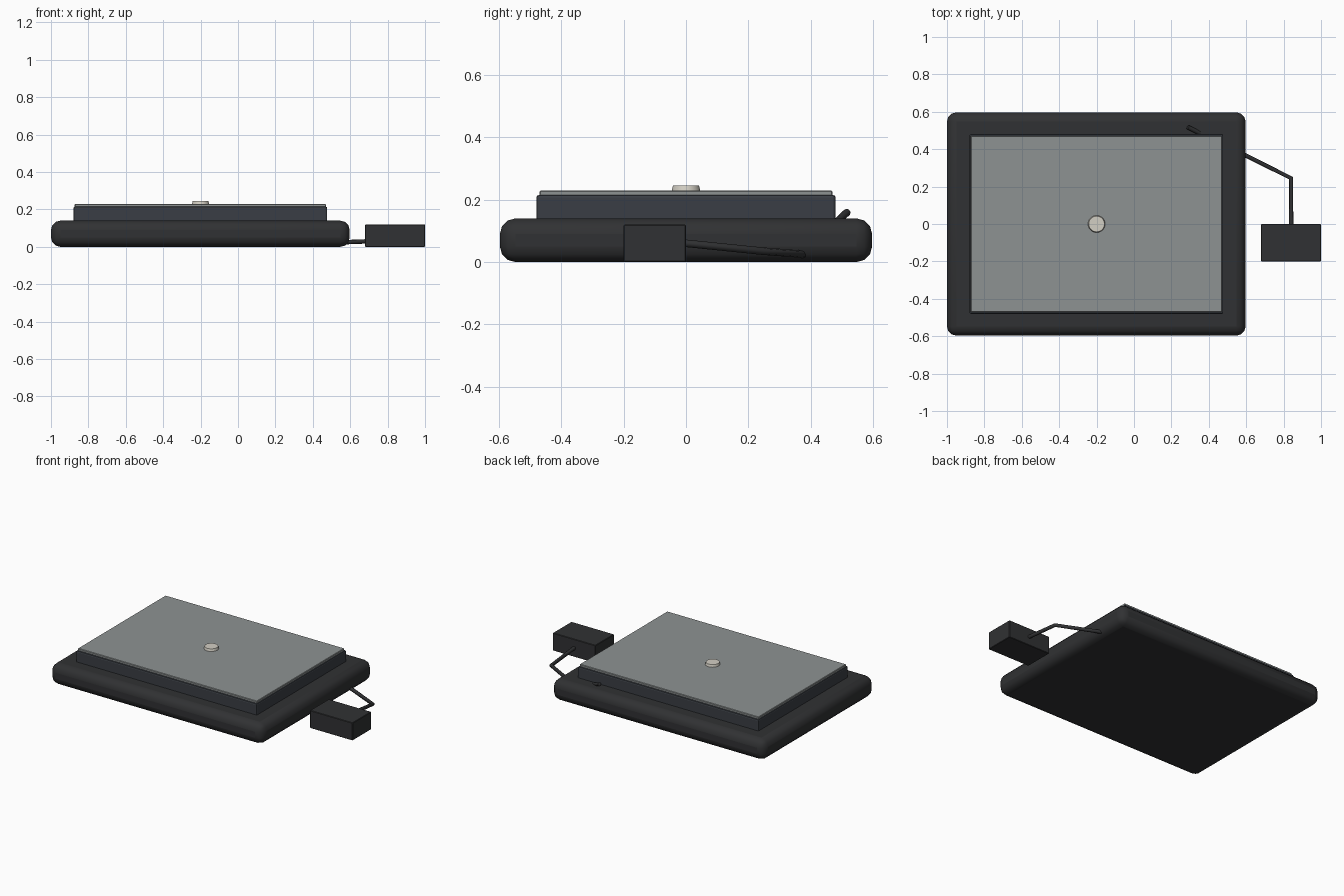
import bpy, math

if "Cube" in bpy.data.objects:
    bpy.data.objects.remove(bpy.data.objects["Cube"])


def material(name, r, g, b):
    m = bpy.data.materials.new(name)
    m.diffuse_color = (r, g, b, 1)
    m.use_nodes = True
    m.node_tree.nodes["Principled BSDF"].inputs["Base Color"].default_value = m.diffuse_color
    return m


black = material("black_plastic", 0.03, 0.031, 0.033)
slate = material("slate_body", 0.042, 0.048, 0.058)
grey = material("grey_plate", 0.27, 0.29, 0.29)
cream = material("cream_button", 0.65, 0.62, 0.55)


def finish(ob, name, mat, bevel=0, segments=1):
    ob.name = name
    ob.data.materials.append(mat)
    if bevel:
        b = ob.modifiers.new("bevel", 'BEVEL')
        b.width, b.segments = bevel, segments
        b.limit_method = 'ANGLE'


def box(name, lo, hi, mat, bevel=0, segments=1, smooth=False):
    bpy.ops.mesh.primitive_cube_add(
        size=1, location=[(a + b) / 2 for a, b in zip(lo, hi)])
    ob = bpy.context.object
    ob.scale = [b - a for a, b in zip(lo, hi)]
    bpy.ops.object.transform_apply(location=False, rotation=False, scale=True)
    finish(ob, name, mat, bevel, segments)
    if smooth:
        bpy.ops.object.shade_smooth_by_angle(angle=math.radians(40))


# Stacked body: rounded base, raised tier, thin top plate
box("base", (-1, -0.597, 0), (0.597, 0.597, 0.14), black, 0.05, 3, True)
box("raised_tier", (-0.88, -0.48, 0.13), (0.477, 0.48, 0.215), slate, 0.008, 2)
box("top_plate", (-0.873, -0.47, 0.21), (0.47, 0.47, 0.229), grey, 0.003)

# Round button in the middle of the plate
bpy.ops.mesh.primitive_cone_add(vertices=32, radius1=0.047, radius2=0.042,
                                depth=0.021, location=(-0.2, 0, 0.2345))
finish(bpy.context.object, "button", cream)
bpy.ops.object.shade_smooth_by_angle(angle=math.radians(30))

# Separate power block
box("power_block", (0.68, -0.2, 0), (1, 0, 0.12), black, 0.003)

# Cable from the block, through the base, out at the rear of the tier
path = [(0.84, -0.02, 0.062), (0.84, 0.245, 0.035),
        (0.58, 0.375, 0.025), (0.288, 0.517, 0.16)]
curve = bpy.data.curves.new("cable", 'CURVE')
curve.dimensions = '3D'
curve.bevel_depth = 0.012
curve.bevel_resolution = 2
curve.use_fill_caps = True
spline = curve.splines.new('POLY')
spline.points.add(len(path) - 1)
for p, co in zip(spline.points, path):
    p.co = (*co, 1)
cable = bpy.data.objects.new("cable", curve)
bpy.context.collection.objects.link(cable)
finish(cable, "cable", black)
